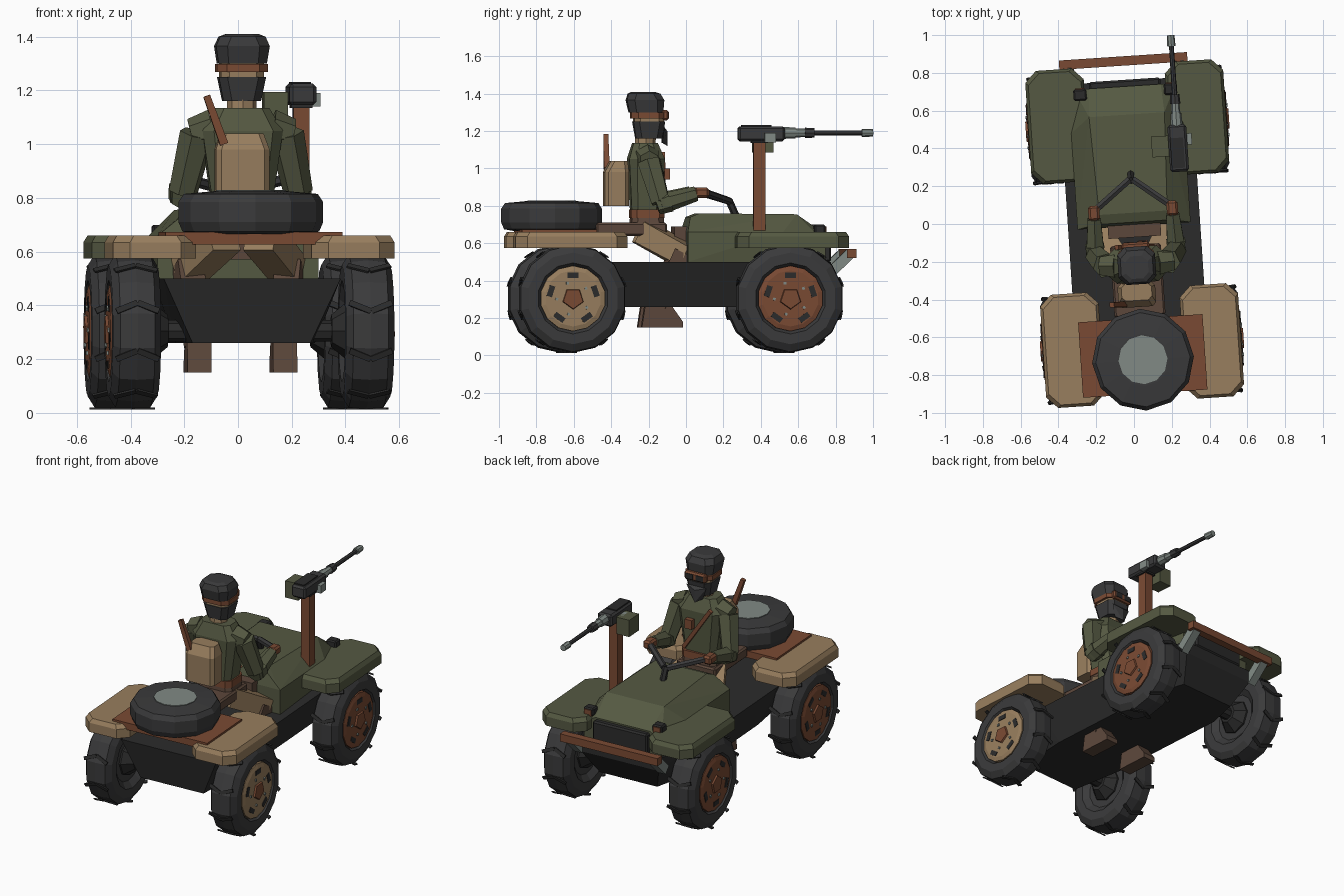
import bpy, bmesh, math
from mathutils import Vector, Matrix

if "Cube" in bpy.data.objects:
    bpy.data.objects.remove(bpy.data.objects["Cube"])

HEADING = math.radians(3.8)


def material(name, hexcode):
    def lin(i):
        c = int(hexcode[i:i + 2], 16) / 255
        return ((c + 0.055) / 1.055) ** 2.4 if c > 0.04 else c / 12.92
    col = (lin(0), lin(2), lin(4), 1)
    m = bpy.data.materials.new(name)
    m.use_nodes = True
    m.diffuse_color = col
    m.node_tree.nodes["Principled BSDF"].inputs["Base Color"].default_value = col
    return m


GREEN = material("olive green", "555942")
TAN = material("tan", "987e5e")
RUST = material("rust brown", "7a4a33")
BROWN = material("dark brown", "5c473b")
RUBBER = material("charcoal", "3a3a3b")
BLACK = material("chassis black", "2b2b2b")
GRAY = material("light gray", "818a85")


def finish(name, bm, mat):
    bmesh.ops.recalc_face_normals(bm, faces=bm.faces)
    me = bpy.data.meshes.new(name)
    bm.to_mesh(me)
    bm.free()
    me.materials.append(mat)
    ob = bpy.data.objects.new(name, me)
    ob.rotation_euler.z = HEADING
    bpy.context.collection.objects.link(ob)
    return ob


def hull(name, pts, mat):
    bm = bmesh.new()
    for p in pts:
        bm.verts.new(p)
    bmesh.ops.convex_hull(bm, input=bm.verts)
    bmesh.ops.dissolve_limit(bm, angle_limit=0.02, verts=bm.verts, edges=bm.edges)
    return finish(name, bm, mat)


def slab(x, y, z, hx, hy, cut):
    """Chamfered rectangle of points at one height."""
    return [(x + sx * (hx - a), y + sy * (hy - b), z)
            for sx in (-1, 1) for sy in (-1, 1) for a, b in ((cut, 0), (0, cut))]


def stack(name, levels, mat):
    """Hull of chamfered rectangles: (x, y, z, half x, half y, cut)."""
    return hull(name, [p for l in levels for p in slab(*l)], mat)


def box(name, c, size, mat, rot=None, bevel=0):
    bm = bmesh.new()
    bmesh.ops.create_cube(bm, size=1)
    bmesh.ops.scale(bm, vec=size, verts=bm.verts)
    if bevel:
        bmesh.ops.bevel(bm, geom=bm.edges[:], offset=bevel, segments=1, affect='EDGES')
    bm.transform(Matrix.Translation(c) @ (rot or Matrix()))
    return finish(name, bm, mat)


def rod(name, a, b, r1, r2, mat, n=6):
    a, b = Vector(a), Vector(b)
    d = b - a
    bm = bmesh.new()
    bmesh.ops.create_cone(bm, cap_ends=True, segments=n, radius1=r1, radius2=r2, depth=d.length)
    turn = d.to_track_quat('Z', 'Y').to_matrix().to_4x4()
    if n == 4:
        turn = turn @ Matrix.Rotation(math.pi / 4, 4, 'Z')
    bm.transform(Matrix.Translation((a + b) / 2) @ turn)
    return finish(name, bm, mat)


def lathe(name, profile, n, mat, place):
    """Revolve (radius, height) points around local z."""
    bm = bmesh.new()
    rings = [[bm.verts.new((r * math.cos(2 * math.pi * i / n), r * math.sin(2 * math.pi * i / n), h))
              for i in range(n)] for r, h in profile]
    for lo, hi in zip(rings, rings[1:]):
        for i in range(n):
            j = (i + 1) % n
            bm.faces.new((lo[i], lo[j], hi[j], hi[i]))
    bm.faces.new(rings[0])
    bm.faces.new(rings[-1])
    bm.transform(place)
    return finish(name, bm, mat)


# Chassis, hood and grille
hull("chassis", [(s * x, y, z) for s in (-1, 1) for x, y, z in (
    (.33, -.80, .5), (.35, -.5, .5), (.35, .5, .5), (.27, .76, .5), (.22, -.76, .26),
    (.26, -.4, .26), (.26, .45, .26), (.2, .66, .26), (.27, .76, .42))], BLACK)
hull("hood", [(s * x, y, z) for s in (-1, 1) for x, y, z in (
    (.3, -.01, .5), (.3, -.01, .66), (.2, .01, .74), (.18, .06, .76), (.3, .5, .66), (.2, .58, .755),
    (.27, .73, .5), (.27, .73, .6), (.19, .73, .65))], GREEN)
box("grille", (0, .74, .57), (.38, .05, .14), BLACK, bevel=.01)

# Fenders and wheels
TREAD = [(.15, -.06), (.19, -.09), (.245, -.09), (.285, -.065), (.292, 0),
         (.285, .065), (.245, .09), (.19, .09), (.175, .065)]
for s, side in ((-1, "right"), (1, "left")):
    for y, end, paint in ((.525, "front", GREEN), (-.64, "rear", TAN)):
        tag = end + "_" + side
        fy = y + (.018 if y > 0 else -.005)
        stack("fender_" + tag, [(s * .37, fy, .575, .155, .3, .06), (s * .37, fy, .635, .155, .3, .06),
                                (s * .37, fy, .66, .14, .285, .06)], paint)
        place = Matrix.Translation((s * .435, y, .305)) @ Matrix.Rotation(s * math.pi / 2, 4, 'Y')
        lathe("tire_" + tag, TREAD, 14, RUBBER, place)
        rim = TAN if (s, end) == (1, "rear") else RUST
        lathe("rim_" + tag, [(.175, .05), (.175, .085), (.15, .093)], 14, rim, place)
        lathe("hub_" + tag, [(.06, .09), (.055, .104)], 5, RUST, place)
        lathe("inner_hub_" + tag, [(.06, -.13), (.11, -.07), (.11, -.05)], 8, BLACK, place)
        for k in range(5):
            spin = Matrix.Rotation(2 * math.pi * (k + .5) / 5, 4, 'Z')
            box("rim_slot_" + tag, (0, 0, 0), (.03, .06, .006), BLACK,
                place @ spin @ Matrix.Translation((.125, 0, .093)))
            box("wheel_bolt_" + tag, (0, 0, 0), (.014, .014, .01), GRAY,
                place @ spin @ Matrix.Translation((.082, .03, .095)))
        # Chevron lugs
        for k in range(10):
            spin = place @ Matrix.Rotation(2 * math.pi * k / 10, 4, 'Z')
            for h in (-1, 1):
                box("tread_lug_" + tag, (0, 0, 0), (.008, .022, .085), BLACK,
                    spin @ Matrix.Translation((.289, 0, h * .04)) @ Matrix.Rotation(h * .4, 4, 'X'))
for y in (.525, -.64):
    rod("axle", (-.4, y, .305), (.4, y, .305), .04, .04, BLACK, 8)

# Front bumper bar and lamps
rod("bumper_bar", (-.34, .865, .545), (.34, .865, .545), .035, .035, RUST, 4)
for s in (-1, 1):
    rod("bumper_strut", (s * .29, .74, .43), (s * .29, .865, .55), .04, .04, GRAY, 4)
    box("lamp_housing", (s * .24, .70, .675), (.07, .06, .05), BLACK, bevel=.008)
    box("lamp_glass", (s * .24, .732, .67), (.05, .008, .04), RUST)

# Rear deck and spare wheel
box("rear_deck", (0, -.7, .65), (.66, .4, .045), RUST)
lathe("spare_tire", [(.2, .665), (.255, .675), (.27, .71), (.27, .785), (.25, .815), (.14, .825)], 12,
      RUBBER, Matrix.Translation((0, -.72, 0)))
lathe("spare_hub", [(.13, .82), (.13, .829)], 12, GRAY, Matrix.Translation((0, -.72, 0)))

# Seat
box("seat", (0, -.3, .675), (.27, .38, .07), BROWN, bevel=.01)
box("dash_panel", (0, -.03, .63), (.28, .08, .12), BROWN)

# Rider body
stack("pelvis", [(0, -.21, .66, .13, .09, .03), (0, -.21, .74, .115, .085, .03)], BROWN)
stack("belt", [(0, -.21, .735, .12, .09, .03), (0, -.21, .78, .12, .09, .03)], RUST)
stack("torso", [(0, -.215, .77, .11, .08, .03), (0, -.215, 1.05, .15, .095, .04),
                (0, -.22, 1.135, .1, .065, .03)], GREEN)
rod("neck", (0, -.22, 1.12), (0, -.215, 1.18), .055, .055, TAN, 8)
stack("face_mask", [(0, -.2, 1.16, .07, .07, .03), (0, -.2, 1.25, .088, .085, .03)], RUBBER)
hull("scarf_point", [(-.07, -.12, 1.22), (.07, -.12, 1.22), (0, -.1, 1.2), (-.04, -.13, 1.14),
                     (.04, -.13, 1.14), (0, -.1, 1.12)], RUBBER)
stack("face", [(0, -.2, 1.245, .08, .08, .03), (0, -.2, 1.31, .08, .08, .03)], TAN)
stack("goggle_strap", [(0, -.205, 1.268, .095, .09, .035), (0, -.205, 1.298, .095, .09, .035)], RUST)
box("goggles", (0, -.115, 1.285), (.15, .035, .055), RUST, bevel=.01)
for s in (-1, 1):
    box("goggle_lens", (s * .035, -.097, 1.285), (.05, .006, .035), BLACK)
stack("cap", [(0, -.215, 1.3, .09, .09, .035), (0, -.22, 1.365, .1, .1, .04),
              (0, -.225, 1.4, .085, .085, .04), (0, -.23, 1.41, .06, .06, .03)], RUBBER)
rod("chest_strap", (-.1, -.118, 1.08), (.09, -.125, .8), .017, .017, RUST, 4)
box("chest_pouch", (.04, -.105, .97), (.05, .03, .06), RUST)

# Rider limbs
for s in (-1, 1):
    shoulder, elbow, hand = (s * .165, -.21, 1.04), (s * .215, -.15, .82), (s * .208, .04, .865)
    rod("shoulder", (s * .11, -.215, 1.06), (s * .19, -.21, 1.04), .07, .055, GREEN)
    rod("upper_arm", shoulder, elbow, .068, .055, GREEN)
    rod("elbow", (s * .215, -.17, .80), (s * .215, -.1, .825), .048, .058, GREEN)
    rod("forearm", (s * .215, -.15, .81), hand, .056, .04, GREEN)
    box("glove", (s * .208, .07, .87), (.06, .08, .055), RUST, bevel=.012)
    rod("thigh", (s * .07, -.23, .66), (s * .19, 0, .53), .085, .08, TAN, 4)
    rod("shin", (s * .19, -.02, .55), (s * .16, -.16, .26), .07, .06, BROWN, 4)
    hull("boot", [(s * .16 + dx * .045, y, z) for dx in (-1, 1) for y, z in (
        (-.23, .28), (-.1, .28), (-.25, .15), (-.03, .15), (-.03, .18))], BROWN)
    # Steering bars
    rod("handlebar", (s * .01, .235, .825), (s * .208, .08, .875), .02, .02, RUBBER, 6)
rod("steering_column", (0, .23, .83), (0, .27, .74), .02, .02, BLACK)

# Backpack with a stick
stack("backpack", [(-.01, -.375, .8, .1, .065, .02), (-.01, -.375, .98, .1, .065, .02),
                   (-.01, -.36, 1.04, .08, .045, .02)], TAN)
rod("stick", (-.08, -.42, 1.0), (-.145, -.42, 1.18), .022, .018, RUST, 4)

# Pintle gun
box("gun_post", (.26, .375, .9), (.06, .065, .5), RUST)
box("gun_cradle", (.26, .375, 1.15), (.08, .09, .03), BLACK)
box("receiver", (.26, .385, 1.185), (.1, .25, .08), RUBBER, bevel=.012)
box("receiver_cover", (.255, .36, 1.222), (.07, .16, .02), BLACK)
box("ammo_box", (.165, .4, 1.14), (.09, .11, .11), GREEN)
box("feed_tray", (.205, .4, 1.18), (.04, .07, .03), GRAY)
box("cocking_handle", (.32, .43, 1.165), (.03, .06, .05), GRAY)
for name, y0, y1, r, mat in (("barrel_root", .5, .57, .032, GRAY), ("barrel_sleeve", .57, .65, .024, GRAY),
                             ("barrel_collar", .62, .67, .028, RUBBER), ("barrel", .65, .94, .014, RUBBER),
                             ("muzzle", .925, .985, .022, GRAY)):
    rod(name, (.26, y0, 1.19), (.26, y1, 1.19), r, r * .9, mat, 8)
